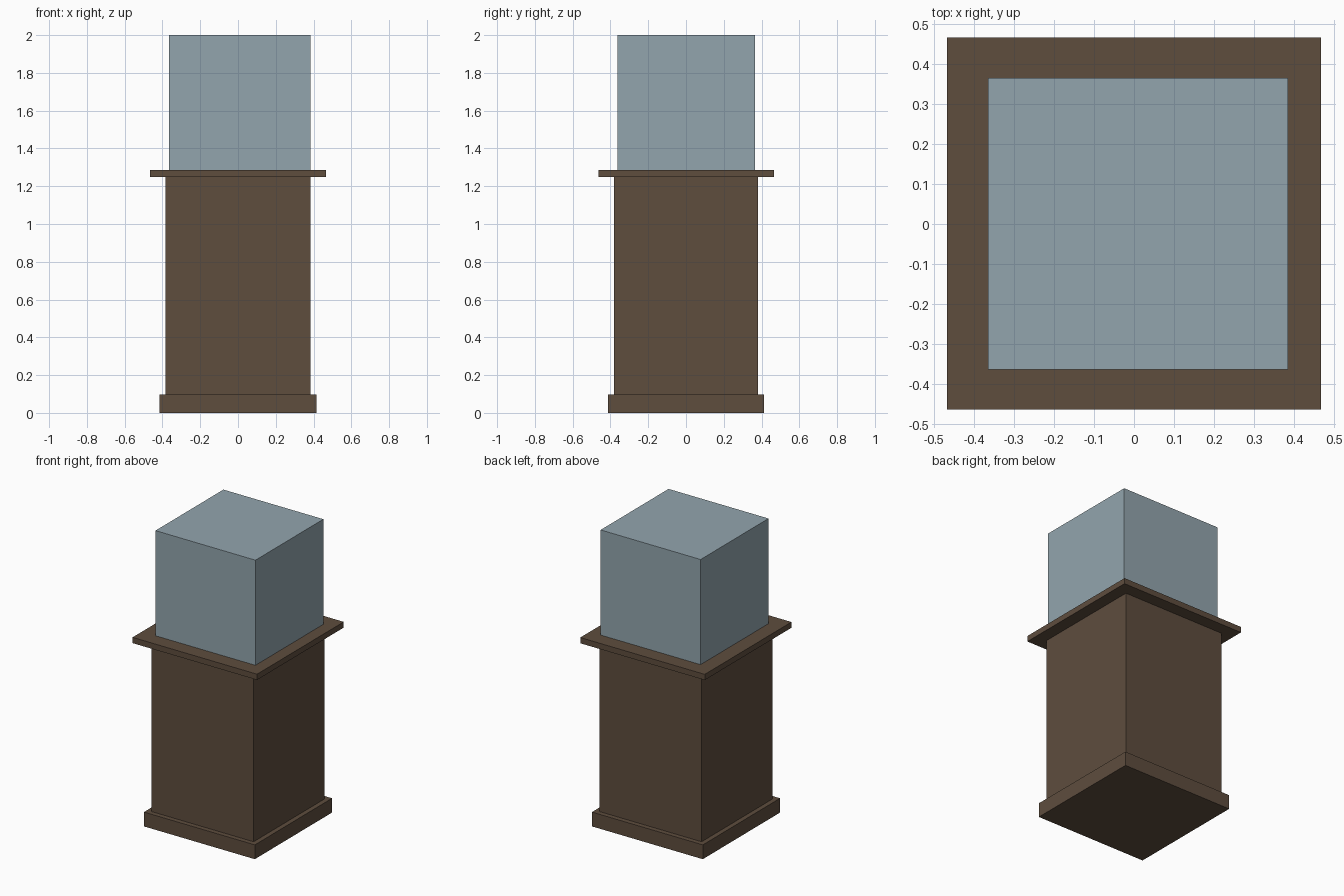
import bpy

if "Cube" in bpy.data.objects:
    bpy.data.objects.remove(bpy.data.objects["Cube"])


def material(name, color):
    mat = bpy.data.materials.new(name)
    mat.diffuse_color = color
    mat.use_nodes = True
    mat.node_tree.nodes["Principled BSDF"].inputs["Base Color"].default_value = mat.diffuse_color
    return mat


def box(name, x, y, z, mat):
    """Box spanning the (min, max) ranges on each axis."""
    spans = (x, y, z)
    bpy.ops.mesh.primitive_cube_add(size=1, location=[(a + b) / 2 for a, b in spans])
    obj = bpy.context.object
    obj.name = name
    obj.scale = [b - a for a, b in spans]
    bpy.ops.object.transform_apply(location=False, rotation=False, scale=True)
    obj.data.materials.append(mat)
    return obj


wood = material("dark_wood", (0.112, 0.074, 0.048, 1))
glass = material("pale_glass", (0.29, 0.376, 0.423, 1))

# Wooden pedestal: plinth, column and overhanging top
box("plinth", (-0.416, 0.416), (-0.414, 0.414), (0, 0.097), wood)
box("column", (-0.384, 0.384), (-0.381, 0.381), (0.097, 1.248), wood)
box("top_board", (-0.467, 0.467), (-0.463, 0.466), (1.248, 1.287), wood)

# Display case, slightly off centre in x
box("glass_case", (-0.365, 0.385), (-0.363, 0.365), (1.287, 2.0), glass)
